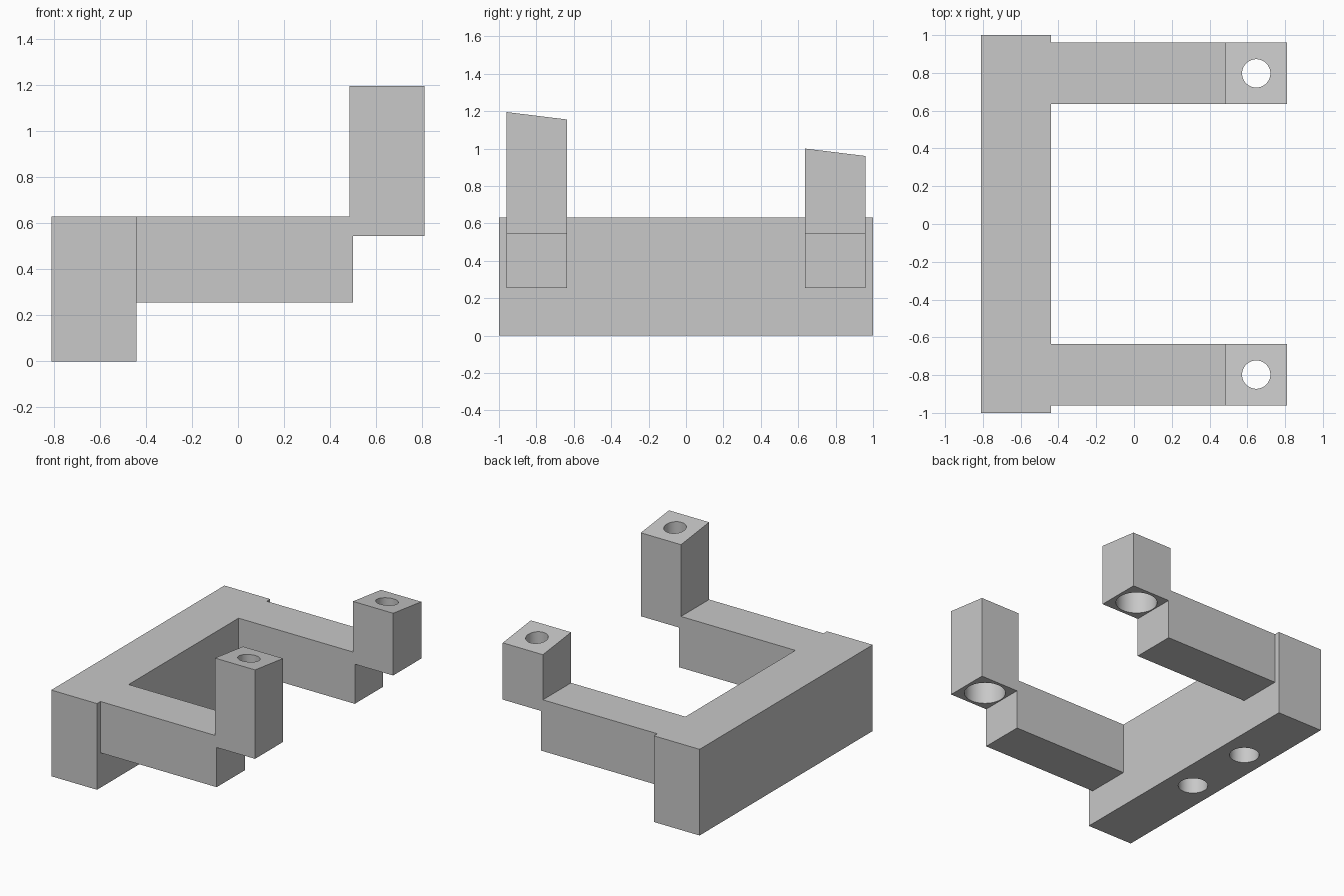
import bpy
import bmesh
from mathutils import Vector

cube = bpy.data.objects.get("Cube")
if cube:
    bpy.data.objects.remove(cube, do_unlink=True)

grey = bpy.data.materials.new("light_grey")
grey.use_nodes = True
colour = (0.58, 0.58, 0.58, 1)
grey.diffuse_color = colour
grey.node_tree.nodes["Principled BSDF"].inputs["Base Color"].default_value = colour


def extrude_profile(name, points, y0, y1, slope=0, slope_above=9):
    """Extrude an XZ profile along y; points above a height drop towards +y."""
    bm = bmesh.new()
    face = bm.faces.new([bm.verts.new((x, y0, z)) for x, z in points])
    result = bmesh.ops.extrude_face_region(bm, geom=[face])
    for v in result["geom"]:
        if isinstance(v, bmesh.types.BMVert):
            v.co.y = y1
            if v.co.z > slope_above:
                v.co.z -= slope
    bmesh.ops.recalc_face_normals(bm, faces=bm.faces)
    mesh = bpy.data.meshes.new(name)
    bm.to_mesh(mesh)
    bm.free()
    mesh.materials.append(grey)
    obj = bpy.data.objects.new(name, mesh)
    bpy.context.collection.objects.link(obj)
    return obj


def combine(target, tool, operation):
    """Apply an exact boolean, then discard the tool."""
    mod = target.modifiers.new(operation.lower(), 'BOOLEAN')
    mod.operation, mod.object, mod.solver = operation, tool, 'EXACT'
    bpy.context.view_layer.objects.active = target
    bpy.ops.object.modifier_apply(modifier=mod.name)
    bpy.data.objects.remove(tool, do_unlink=True)


def drill(target, x, y, z0, z1, radius):
    bpy.ops.mesh.primitive_cylinder_add(
        vertices=64, radius=radius, depth=z1 - z0, location=(x, y, (z0 + z1) / 2))
    cutter = bpy.context.object
    cutter.hide_render = True
    cutter.data.materials.append(grey)
    combine(target, cutter, 'DIFFERENCE')


# Long rail with two blind holes underneath
RAIL_L, RAIL_R, TOP = -0.81, -0.44, 0.63
rail = extrude_profile("rail_and_arms", [(RAIL_L, 0), (RAIL_R, 0), (RAIL_R, TOP), (RAIL_L, TOP)], -1, 1)
for y in (-0.13, 0.41):
    drill(rail, -0.63, y, -0.1, 0.3, 0.1)

# Arms with raised posts, sloped tops and counterbored holes
POST_Z = 0.545
for name, y0, y1, height in (("front_arm", -0.96, -0.635, 1.195), ("back_arm", 0.635, 0.96, 1.0)):
    arm = extrude_profile(name, [
        (-0.6, 0.255), (0.5, 0.255), (0.5, POST_Z), (0.81, POST_Z),
        (0.81, height), (0.485, height), (0.485, TOP), (-0.6, TOP)],
        y0, y1, slope=0.04, slope_above=0.9)
    centre = (y0 + y1) / 2
    drill(arm, 0.647, centre, 0.4, 1.4, 0.075)
    drill(arm, 0.647, centre, 0.4, POST_Z + 0.3, 0.139)
    combine(rail, arm, 'UNION')

# Smooth hole walls, sharp block edges
bpy.ops.object.select_all(action='DESELECT')
rail.select_set(True)
bpy.context.view_layer.objects.active = rail
bpy.ops.object.shade_smooth_by_angle()
